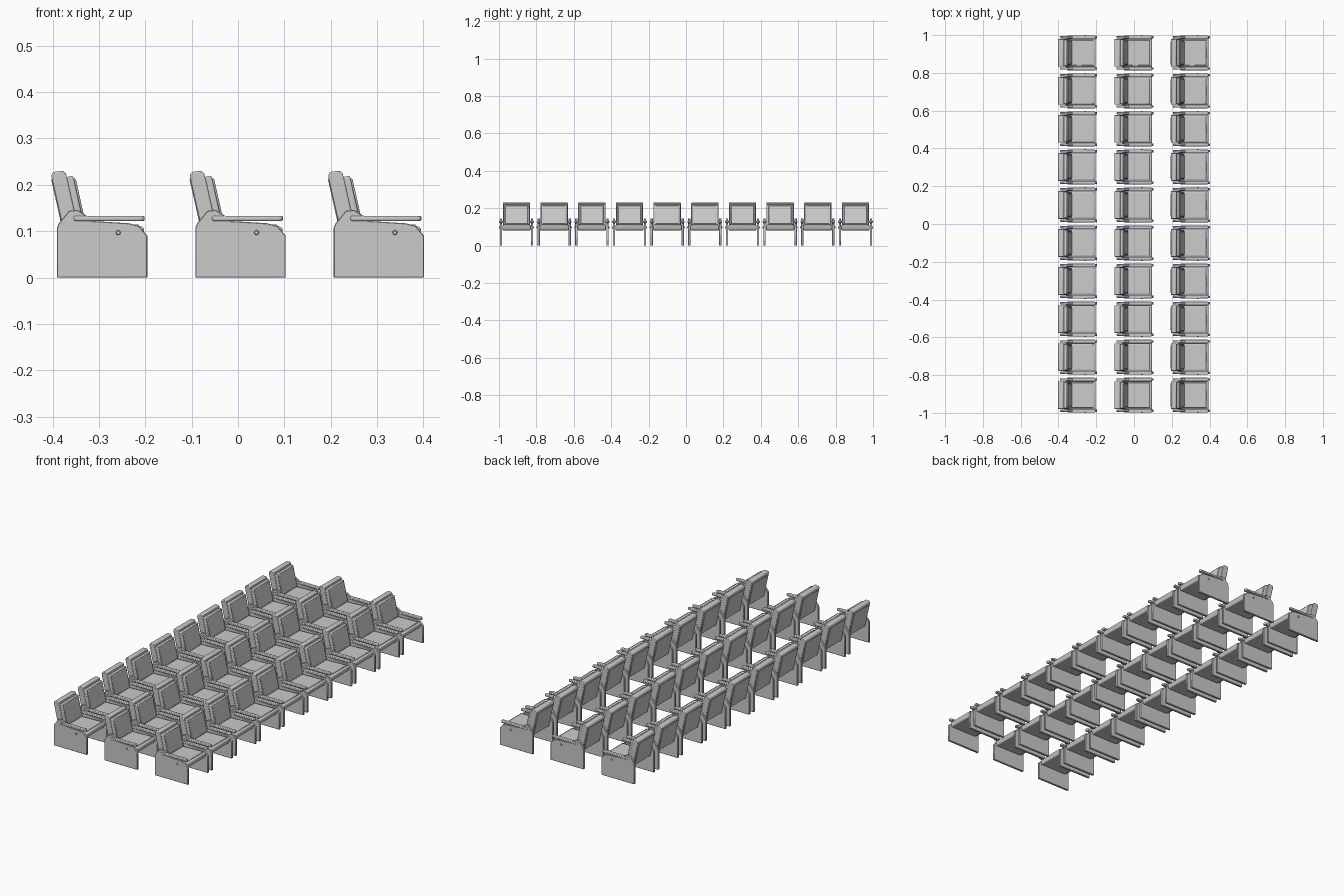
import bpy, bmesh, math
from mathutils import Matrix

if "Cube" in bpy.data.objects:
    bpy.data.objects.remove(bpy.data.objects["Cube"], do_unlink=True)

ROWS, COLS = 10, 3
PITCH_X, PITCH_Y = 0.2985, 0.2013
START = (-PITCH_X, -PITCH_Y * (ROWS - 1) / 2, 0)

grey = bpy.data.materials.new("light grey")
grey.use_nodes = True
tone = (0.6, 0.6, 0.6, 1)
grey.diffuse_color = tone
grey.node_tree.nodes["Principled BSDF"].inputs["Base Color"].default_value = tone


def finish(name, bm, bevel=0.0, segments=2, mirror=False):
    """Turn a single-seat part into a part repeated over the whole block."""
    bmesh.ops.recalc_face_normals(bm, faces=bm.faces)
    mesh = bpy.data.meshes.new(name)
    bm.to_mesh(mesh)
    bm.free()
    mesh.materials.append(grey)
    ob = bpy.data.objects.new(name, mesh)
    ob.location = START
    bpy.context.collection.objects.link(ob)
    bpy.ops.object.select_all(action='DESELECT')
    ob.select_set(True)
    bpy.context.view_layer.objects.active = ob
    bpy.ops.object.shade_smooth_by_angle(angle=math.radians(35))
    if bevel:
        mod = ob.modifiers.new("rounded edges", 'BEVEL')
        mod.width, mod.segments = bevel, segments
        mod.limit_method, mod.angle_limit = 'ANGLE', math.radians(40)
    if mirror:
        mod = ob.modifiers.new("both sides", 'MIRROR')
        mod.use_axis = (False, True, False)
    for label, count, step in (("columns", COLS, (PITCH_X, 0, 0)),
                               ("rows", ROWS, (0, PITCH_Y, 0))):
        mod = ob.modifiers.new(label, 'ARRAY')
        mod.count = count
        mod.use_relative_offset = False
        mod.use_constant_offset = True
        mod.constant_offset_displace = step
    return ob


def prism(name, outline, y0, y1, **kw):
    """Extrude an x-z outline from y0 to y1."""
    bm = bmesh.new()
    face = bm.faces.new([bm.verts.new((x, y0, z)) for x, z in outline])
    new = bmesh.ops.extrude_face_region(bm, geom=[face])["geom"]
    bmesh.ops.translate(bm, vec=(0, y1 - y0, 0),
                        verts=[v for v in new if isinstance(v, bmesh.types.BMVert)])
    return finish(name, bm, **kw)


def slab(x0, x1, z0, z1):
    return [(x0, z0), (x1, z0), (x1, z1), (x0, z1)]


def reclined(outline):
    """Place a depth-height outline on the tilted backrest."""
    s, c = math.sin(math.radians(12.7)), math.cos(math.radians(12.7))
    return [(-0.083 + d * c - h * s, 0.125 + d * s + h * c) for d, h in outline]


# Side panels with the raised rear shoulder
prism("side_panel", [(-0.092, 0), (0.103, 0), (0.103, 0.09), (0.085, 0.111),
                     (0.064, 0.117), (0.016, 0.12), (-0.018, 0.122),
                     (-0.026, 0.132), (-0.048, 0.146), (-0.066, 0.144),
                     (-0.088, 0.117), (-0.092, 0.108)],
      0.077, 0.089, bevel=0.0015, segments=1, mirror=True)

# Flat armrests with round ends
arm = []
for cx, start in ((0.087, -90), (-0.048, 90)):
    for i in range(9):
        a = math.radians(start + i * 22.5)
        arm.append((cx + 0.01 * math.cos(a), 0.083 + 0.01 * math.sin(a)))
bm = bmesh.new()
face = bm.faces.new([bm.verts.new((x, y, 0.122)) for x, y in arm])
top = bmesh.ops.extrude_face_region(bm, geom=[face])["geom"]
bmesh.ops.translate(bm, vec=(0, 0, 0.011),
                    verts=[v for v in top if isinstance(v, bmesh.types.BMVert)])
finish("armrest", bm, bevel=0.003, mirror=True)

# Round bolt heads on the outside of the panels
bm = bmesh.new()
bmesh.ops.create_cone(bm, cap_ends=True, segments=12, radius1=0.0055,
                      radius2=0.004, depth=0.006,
                      matrix=Matrix.Translation((0.04, 0.091, 0.097))
                      @ Matrix.Rotation(-math.pi / 2, 4, 'X'))
finish("bolt_head", bm, mirror=True)

# Seat: base cushion with a slightly raised pad
prism("seat_cushion", [(-0.065, 0.082), (0.09, 0.082), (0.097, 0.105),
                       (0.09, 0.111), (-0.065, 0.106)],
      -0.076, 0.076, bevel=0.004)
prism("seat_pad", [(-0.045, 0.1), (0.085, 0.104), (0.085, 0.115), (-0.045, 0.111)],
      -0.067, 0.067, bevel=0.003)

# Reclined backrest: shell, front pad and rear panel
prism("backrest_shell", reclined([(0, -0.04), (0.032, -0.04), (0.032, 0.095),
                                  (0.027, 0.102), (0.006, 0.104), (0, 0.097)]),
      -0.073, 0.073, bevel=0.003)
prism("backrest_cushion", reclined(slab(0.028, 0.046, -0.03, 0.087)),
      -0.07, 0.07, bevel=0.004)
prism("backrest_pad", reclined(slab(0.04, 0.05, -0.02, 0.08)),
      -0.061, 0.061, bevel=0.003)
prism("rear_panel", reclined(slab(-0.002, 0.005, -0.03, 0.09)),
      -0.062, 0.062, bevel=0.0015, segments=1)
